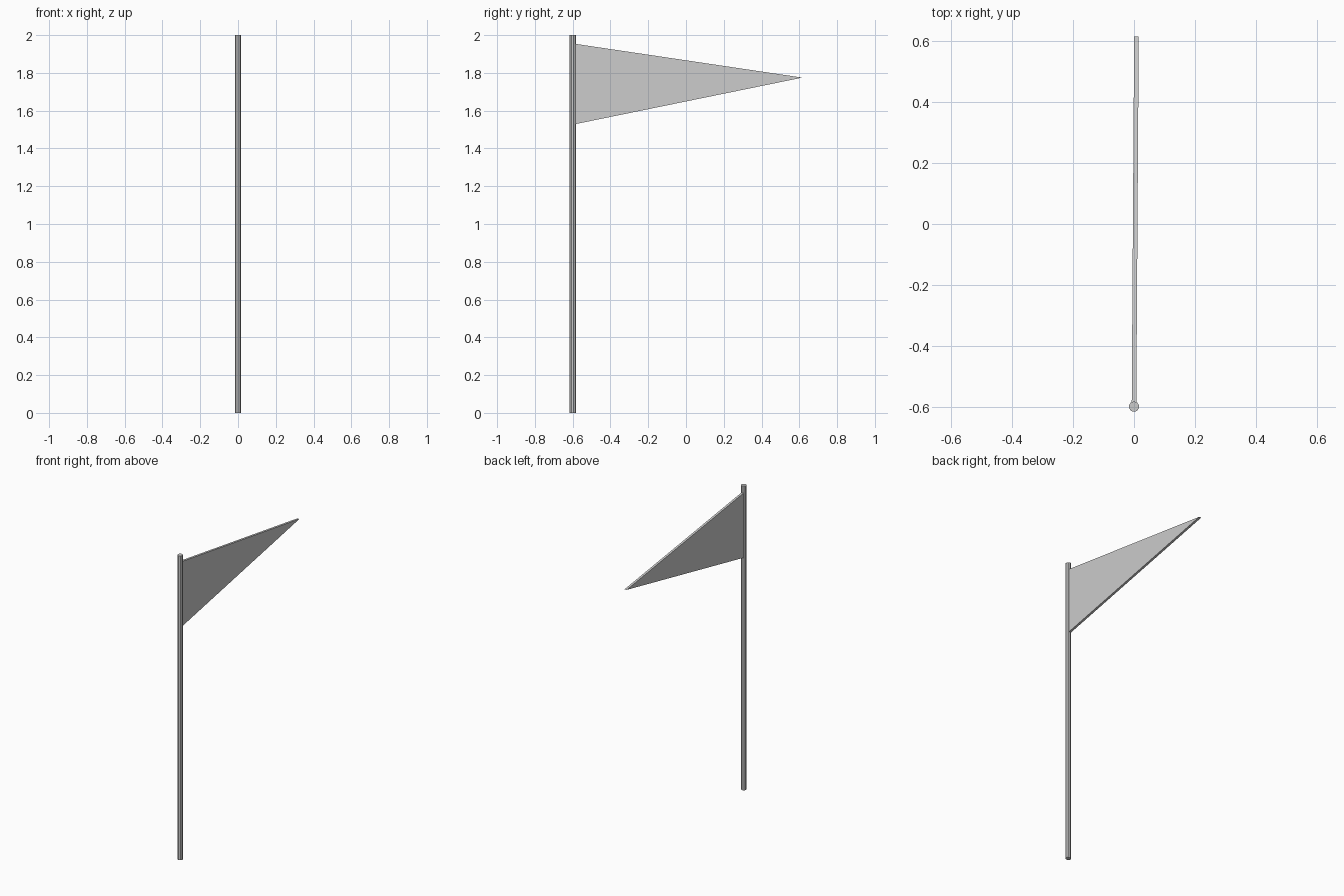
import bpy, bmesh

if "Cube" in bpy.data.objects:
    bpy.data.objects.remove(bpy.data.objects["Cube"])

POLE_Y = -0.6

# Pole: slim upright faceted cylinder
bpy.ops.mesh.primitive_cylinder_add(vertices=10, radius=0.017, depth=2.0,
                                    location=(0, POLE_Y, 1.0))
bpy.context.object.name = "pole"

# Pennant: thin triangle turned very slightly about the pole
profile = [(-0.595, 0.0, 1.955), (-0.595, 0.0, 1.527), (0.616, 0.008, 1.775)]
half = 0.0075
bm = bmesh.new()
sides = [[bm.verts.new((x + s * half, y, z)) for y, x, z in profile]
         for s in (-1, 1)]
for ring in sides:
    bm.faces.new(ring)
for i in range(3):
    j = (i + 1) % 3
    bm.faces.new((sides[0][i], sides[0][j], sides[1][j], sides[1][i]))
bmesh.ops.recalc_face_normals(bm, faces=bm.faces)
mesh = bpy.data.meshes.new("pennant")
bm.to_mesh(mesh)
bm.free()
bpy.context.collection.objects.link(bpy.data.objects.new("pennant", mesh))
